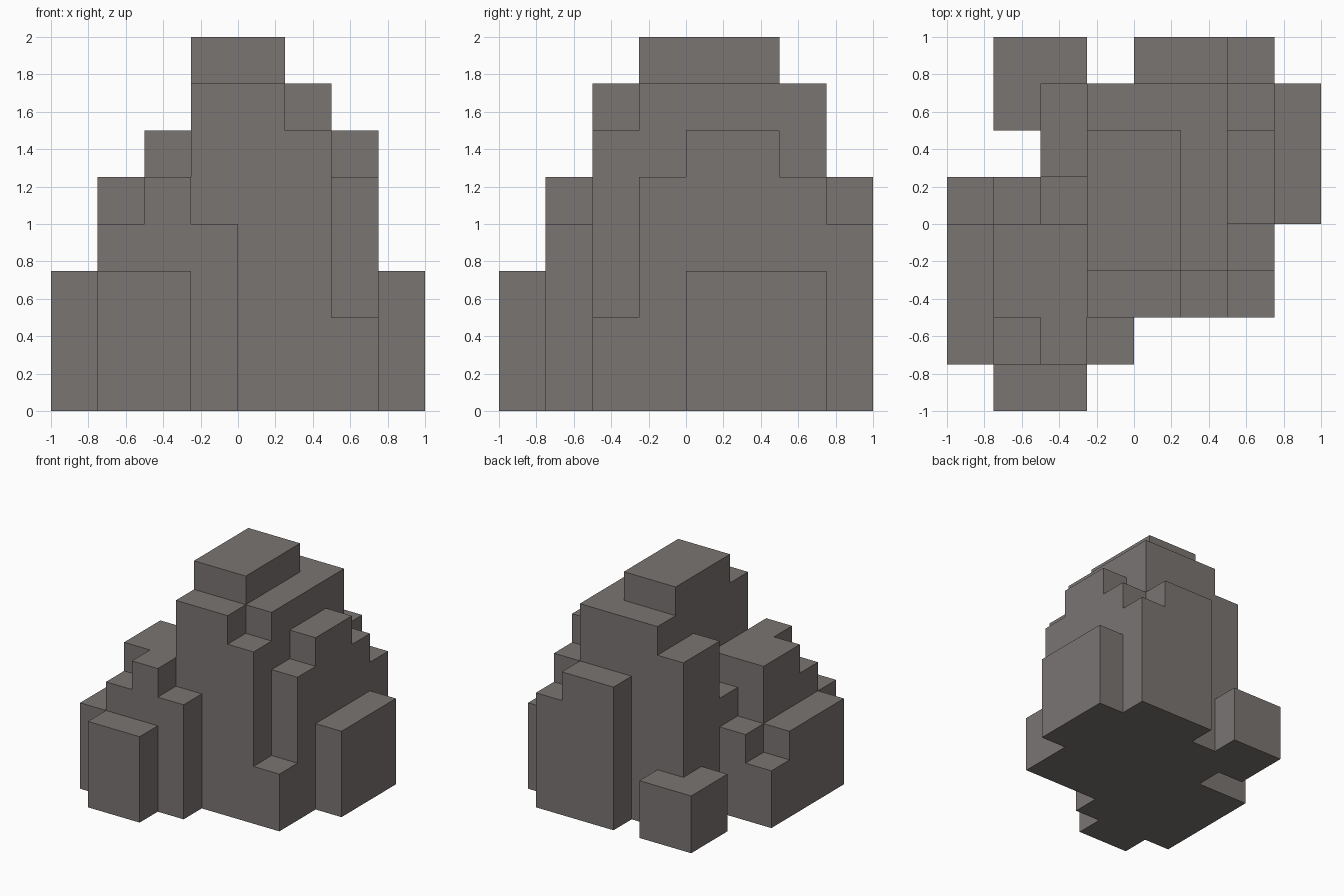
import bpy, bmesh
from mathutils import Vector

if "Cube" in bpy.data.objects:
    bpy.data.objects.remove(bpy.data.objects["Cube"])

S = 0.25  # block size
# Block heights seen from above: back row first, left to right
ROWS = ["02205540",
        "02677753",
        "00688763",
        "23488763",
        "35588750",
        "35577620",
        "34540000",
        "03300000"]


def height(i, j):
    if 0 <= i < 8 and 0 <= j < 8:
        return int(ROWS[7 - j][i])
    return 0


def filled(i, j, k):
    return 0 <= k < height(i, j)


# Stone material
stone = bpy.data.materials.new("stone grey")
stone.diffuse_color = (0.195, 0.178, 0.171, 1.0)
stone.use_nodes = True
stone.node_tree.nodes["Principled BSDF"].inputs["Base Color"].default_value = stone.diffuse_color

# Stepped rock: outer block faces only
bm = bmesh.new()
for i in range(8):
    for j in range(8):
        for k in range(height(i, j)):
            centre = Vector((i - 3.5, j - 3.5, k + 0.5))
            for axis in range(3):
                for sign in (-1, 1):
                    n = Vector((0, 0, 0))
                    n[axis] = sign
                    if filled(i + int(n.x), j + int(n.y), k + int(n.z)):
                        continue
                    u = Vector((0, 0, 0))
                    u[(axis + 1) % 3] = 0.5
                    v = n.cross(u)
                    c = centre + n * 0.5
                    corners = (c - u - v, c + u - v, c + u + v, c - u + v)
                    bm.faces.new([bm.verts.new(p * S) for p in corners])

# Weld the blocks and merge flat areas
bmesh.ops.remove_doubles(bm, verts=bm.verts[:], dist=0.001)
bmesh.ops.dissolve_limit(bm, angle_limit=0.01, verts=bm.verts[:], edges=bm.edges[:])

mesh = bpy.data.meshes.new("stepped_rock")
bm.to_mesh(mesh)
bm.free()
mesh.materials.append(stone)
rock = bpy.data.objects.new("stepped_rock", mesh)
bpy.context.collection.objects.link(rock)
